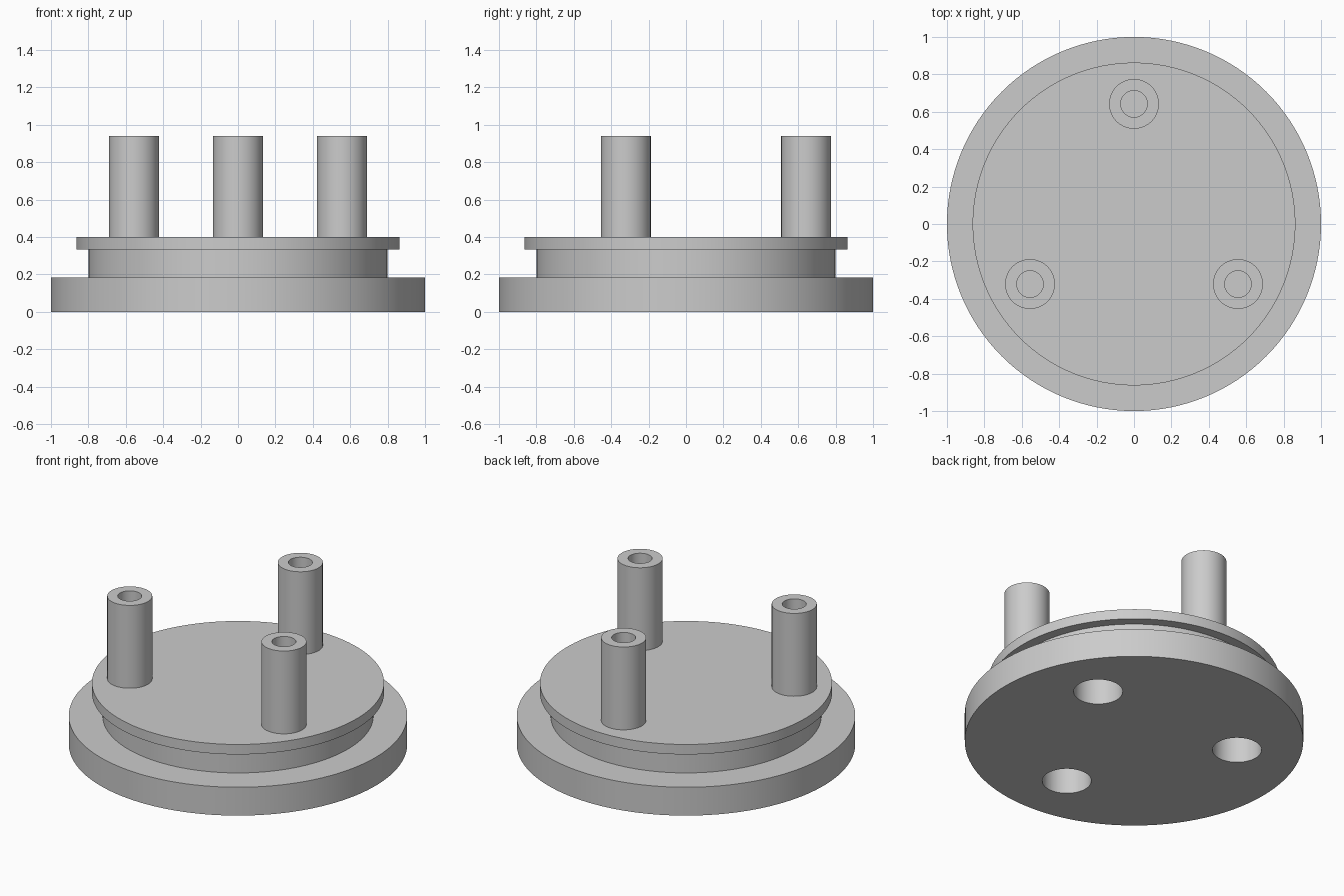
import bpy
import bmesh
from math import pi, radians, cos, sin
from mathutils import Matrix

cube = bpy.data.objects.get("Cube")
if cube:
    bpy.data.objects.remove(cube, do_unlink=True)

GREY = (0.6, 0.6, 0.6)
mat = bpy.data.materials.new("plain grey")
mat.use_nodes = True
mat.diffuse_color = (*GREY, 1)
mat.node_tree.nodes["Principled BSDF"].inputs["Base Color"].default_value = (*GREY, 1)


def select(obj):
    bpy.ops.object.select_all(action="DESELECT")
    obj.select_set(True)
    bpy.context.view_layer.objects.active = obj


def lathe(name, profile, steps, location=(0, 0, 0)):
    """Turn a (radius, height) profile around the z axis."""
    bm = bmesh.new()
    verts = [bm.verts.new((r, 0, z)) for r, z in profile]
    edges = [bm.edges.new(pair) for pair in zip(verts, verts[1:])]
    bmesh.ops.spin(bm, geom=verts + edges, cent=(0, 0, 0), axis=(0, 0, 1),
                   angle=2 * pi, steps=steps, use_merge=True)
    bmesh.ops.remove_doubles(bm, verts=bm.verts, dist=1e-5)
    bmesh.ops.recalc_face_normals(bm, faces=bm.faces)
    mesh = bpy.data.meshes.new(name)
    bm.to_mesh(mesh)
    bm.free()
    obj = bpy.data.objects.new(name, mesh)
    obj.location = location
    bpy.context.collection.objects.link(obj)
    mesh.materials.append(mat)
    return obj


def ring(radius, start):
    """Three evenly spaced spots on a circle."""
    for i in range(3):
        a = radians(start + 120 * i)
        yield radius * cos(a), radius * sin(a)


BASE_TOP, GROOVE_TOP, DECK, POST_TOP = 0.185, 0.335, 0.4, 0.94

# Stepped round body: wide base, recessed neck, thin flange
body = lathe("stepped_base", [
    (0, 0), (1, 0), (1, BASE_TOP), (0.8, BASE_TOP), (0.8, GROOVE_TOP),
    (0.863, GROOVE_TOP), (0.863, DECK), (0, DECK)], 128)

# Blind sockets in the underside, set between the posts
bm = bmesh.new()
for x, y in ring(0.618, 30):
    bmesh.ops.create_cone(bm, cap_ends=True, segments=64, radius1=0.145, radius2=0.145,
                          depth=0.64, matrix=Matrix.Translation((x, y, 0)))
cutter_mesh = bpy.data.meshes.new("socket_cutter")
bm.to_mesh(cutter_mesh)
bm.free()
cutter_mesh.materials.append(mat)
cutter = bpy.data.objects.new("socket_cutter", cutter_mesh)
cutter.hide_render = True
bpy.context.collection.objects.link(cutter)

cut = body.modifiers.new("sockets", "BOOLEAN")
cut.operation = "DIFFERENCE"
cut.solver = "EXACT"
cut.object = cutter
select(body)
bpy.ops.object.modifier_apply(modifier=cut.name)
bpy.data.objects.remove(cutter, do_unlink=True)

# Three hollow posts standing on the flange
posts = [lathe(name, [(0.133, DECK), (0.133, POST_TOP), (0.071, POST_TOP), (0.071, DECK)],
               64, (x, y, 0))
         for name, (x, y) in zip(("back_post", "front_right_post", "front_left_post"),
                                 ring(0.642, 90))]

for obj in [body, *posts]:
    select(obj)
    bpy.ops.object.shade_smooth_by_angle(angle=radians(30))
